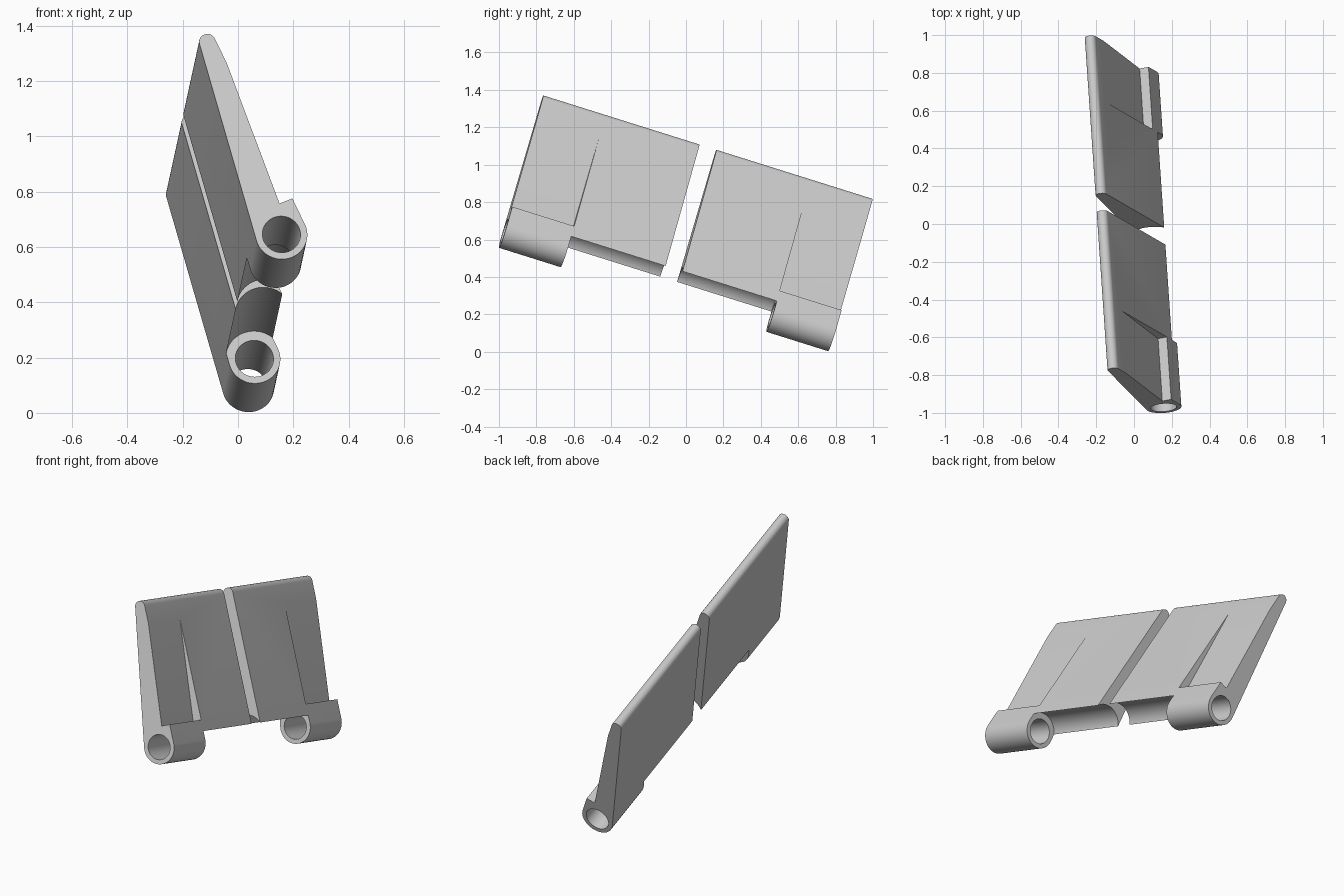
import bpy
import bmesh
import math
from mathutils import Vector

cube = bpy.data.objects.get("Cube")
if cube:
    bpy.data.objects.remove(cube, do_unlink=True)

# Pin axis of the hinge and the two directions across it
AXIS = Vector((-0.065, 0.952, -0.299)).normalized()
ACROSS = (Vector((1, 0, 0)) - AXIS * AXIS.x).normalized()
UP = ACROSS.cross(AXIS)
START = Vector((0.157, -0.972, 0.6455))

TOTAL, LEAF, BARREL = 1.849, 0.877, 0.347
R_OUT, R_BORE, R_CLEAR, R_TIP = 0.094, 0.069, 0.104, 0.03
TIP = Vector((-0.268, 0.724))

gray = bpy.data.materials.new("plain gray")
gray.use_nodes = True
COLOR = (0.6, 0.6, 0.6, 1)
gray.diffuse_color = COLOR
gray.node_tree.nodes["Principled BSDF"].inputs["Base Color"].default_value = COLOR


def arc(center, radius, a0, a1, steps):
    """Points along an arc, both ends included."""
    angles = [a0 + (a1 - a0) * i / steps for i in range(steps + 1)]
    return [Vector((center[0] + radius * math.cos(a), center[1] + radius * math.sin(a)))
            for a in angles]


def prism(name, profile, s0, s1):
    """Extrude a cross-section along the pin axis from s0 to s1."""
    bm = bmesh.new()
    rings = [[bm.verts.new(START + ACROSS * p.x + UP * p.y + AXIS * s) for p in profile]
             for s in (s0, s1)]
    for ring in rings:
        bm.faces.new(ring)
    for i in range(len(profile)):
        j = (i + 1) % len(profile)
        bm.faces.new((rings[0][i], rings[0][j], rings[1][j], rings[1][i]))
    bmesh.ops.recalc_face_normals(bm, faces=bm.faces)
    mesh = bpy.data.meshes.new(name)
    bm.to_mesh(mesh)
    bm.free()
    obj = bpy.data.objects.new(name, mesh)
    bpy.context.collection.objects.link(obj)
    return obj


def cut(target, cutter):
    """Subtract a cutter, bake the result and drop the cutter."""
    cutter.hide_render = True
    mod = target.modifiers.new("cut", "BOOLEAN")
    mod.operation = "DIFFERENCE"
    mod.solver = "EXACT"
    mod.object = cutter
    bpy.context.view_layer.update()
    baked = bpy.data.meshes.new_from_object(
        target.evaluated_get(bpy.context.evaluated_depsgraph_get()))
    target.modifiers.clear()
    target.data = baked
    bpy.data.objects.remove(cutter, do_unlink=True)


# Teardrop section: a small tip circle joined by tangents to the barrel circle
lean = math.atan2(TIP.y, TIP.x)
spread = math.acos((R_OUT - R_TIP) / TIP.length)
right, left = lean - spread, lean + spread
teardrop = (arc(TIP, R_TIP, right, left, 16)
            + arc((0, 0), R_OUT, left, right + math.tau, 40))


def circle(radius):
    return arc((0, 0), radius, 0, math.tau, 64)[:-1]


# Shallow wedge pocket above the barrel, extended past the leaf face
normal = Vector((math.cos(right), math.sin(right)))
kink, step = Vector((-0.203, 0.659)), Vector((-0.007, 0.117))
lip = Vector((0.04, 0.137))
pocket = [kink, step, lip + (lip - step) * 2, kink + normal * 0.1]


def hinge_leaf(name, s0, barrel_first):
    s1 = s0 + LEAF
    leaf = prism(name, teardrop, s0, s1)
    if barrel_first:
        split = s0 + BARREL
        knuckle, rest = (s0 - 0.02, split), (split, s1 + 0.02)
    else:
        split = s1 - BARREL
        knuckle, rest = (split, s1 + 0.02), (s0 - 0.02, split)
    cut(leaf, prism("clearance_cutter", circle(R_CLEAR), *rest))
    cut(leaf, prism("bore_cutter", circle(R_BORE), s0 - 0.05, s1 + 0.05))
    cut(leaf, prism("pocket_cutter", pocket, *knuckle))
    leaf.data.materials.clear()
    leaf.data.materials.append(gray)
    for face in leaf.data.polygons:
        face.material_index = 0
    bpy.ops.object.select_all(action="DESELECT")
    leaf.select_set(True)
    bpy.context.view_layer.objects.active = leaf
    bpy.ops.object.shade_smooth_by_angle(angle=math.radians(25))


# Two mirrored leaves, with the barrels at the outer ends
hinge_leaf("front_leaf", 0, True)
hinge_leaf("back_leaf", TOTAL - LEAF, False)
